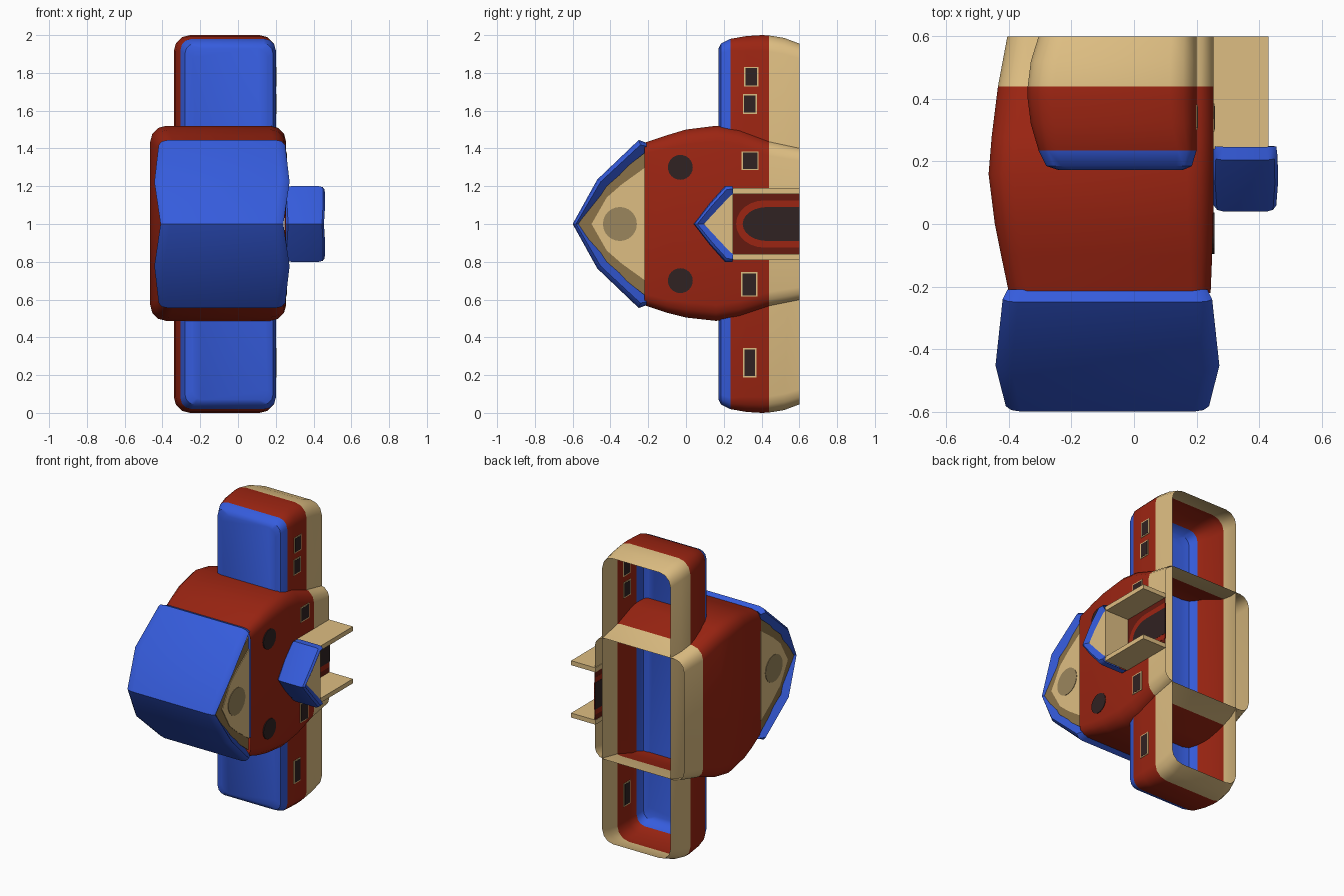
import bpy, bmesh, math

if "Cube" in bpy.data.objects:
    bpy.data.objects.remove(bpy.data.objects["Cube"])

COLOURS = {
    "blue_roof": (0.036, 0.107, 0.72),
    "red_wall": (0.33, 0.018, 0.006),
    "tan_trim": (0.73, 0.515, 0.224),
    "dark_glass": (0.030, 0.016, 0.016),
    "brown_border": (0.26, 0.17, 0.065),
    "dull_tan_disc": (0.33, 0.24, 0.11),
    "deep_red": (0.13, 0.010, 0.005),
}
MATS = {}
for key, c in COLOURS.items():
    MATS[key] = bpy.data.materials.new(key)
    MATS[key].diffuse_color = (*c, 1)


def finish(name, bm, mats, smooth=None):
    bmesh.ops.recalc_face_normals(bm, faces=bm.faces)
    me = bpy.data.meshes.new(name)
    bm.to_mesh(me)
    bm.free()
    for m in mats:
        me.materials.append(MATS[m])
    ob = bpy.data.objects.new(name, me)
    bpy.context.collection.objects.link(ob)
    if smooth:
        bpy.ops.object.select_all(action='DESELECT')
        ob.select_set(True)
        bpy.context.view_layer.objects.active = ob
        bpy.ops.object.shade_smooth_by_angle(angle=math.radians(smooth))
    return ob


def rounded_ring(bm, y, x0, x1, z0, z1, r, seg=3):
    ring = []
    corners = [(x1 - r, z1 - r), (x0 + r, z1 - r), (x0 + r, z0 + r), (x1 - r, z0 + r)]
    for q, (cx, cz) in enumerate(corners):
        for k in range(seg + 1):
            a = math.pi / 2 * (q + k / seg)
            ring.append(bm.verts.new((cx + r * math.cos(a), y, cz + r * math.sin(a))))
    return ring


def shell(name, rings, mats, rule, cap=False):
    """Open-bottomed shell lofted along y; rule gives the material from y."""
    bm = bmesh.new()
    loops = [rounded_ring(bm, *r) for r in rings]
    for a, b in zip(loops, loops[1:]):
        for i in range(len(a)):
            j = (i + 1) % len(a)
            f = bm.faces.new((a[i], a[j], b[j], b[i]))
            f.material_index = rule(f.calc_center_median().y)
    if cap:
        bm.faces.new(loops[0]).material_index = rule(rings[0][0])
    return finish(name, bm, mats, 40)


def plate(name, pts, x, thick, mat):
    """Flat (y, z) outline given thickness along x."""
    bm = bmesh.new()
    a = [bm.verts.new((x - thick / 2, *p)) for p in pts]
    b = [bm.verts.new((x + thick / 2, *p)) for p in pts]
    bm.faces.new(a)
    bm.faces.new(b)
    for i in range(len(pts)):
        j = (i + 1) % len(pts)
        bm.faces.new((a[i], a[j], b[j], b[i]))
    return finish(name, bm, [mat])


def rect(y, z, w, h):
    return [(y - w / 2, z - h / 2), (y + w / 2, z - h / 2), (y + w / 2, z + h / 2), (y - w / 2, z + h / 2)]


def circle(y, z, r, n=24):
    return [(y + r * math.cos(t * 2 * math.pi / n), z + r * math.sin(t * 2 * math.pi / n)) for t in range(n)]


def mirrored(half):
    """Mirror a ridge-to-eave profile across z = 1."""
    return [(p[0], 2 - p[1], *p[2:]) for p in reversed(half[1:])] + list(half)


def gable_roof(name, outer, inner, cx, lip):
    """Puffy roof: outer = (y, z, half length), rolled over to the inner outline."""
    bm = bmesh.new()
    rows = []
    for (oy, oz, h), (iy, iz) in zip(mirrored(outer), mirrored(inner)):
        def at(t, x):
            return bm.verts.new((cx + x, oy + (iy - oy) * t, oz + (iz - oz) * t))
        row = [at(1, -h + lip * .7), at(.35, -h), at(.1, -h + lip * .35), at(0, -h + lip)]
        row += [at(0, h - lip), at(.1, h - lip * .35), at(.35, h), at(1, h - lip * .7)]
        rows.append(row)
    for a, b in zip(rows, rows[1:]):
        for i in range(len(a) - 1):
            bm.faces.new((a[i], a[i + 1], b[i + 1], b[i]))
    return finish(name, bm, ["blue_roof"], 35)


# Tall middle block with a tan base band
shell("main_walls", [
    (-.22, -.40, .245, .57, 1.43, .06),
    (-.10, -.425, .25, .53, 1.47, .07),
    (0, -.445, .253, .505, 1.50, .08),
    (.16, -.465, .255, .487, 1.52, .085),
    (.28, -.455, .255, .505, 1.503, .085),
    (.44, -.435, .255, .56, 1.442, .08),
    (.60, -.405, .255, .595, 1.405, .07)],
    ["red_wall", "tan_trim"], lambda y: int(y > .44))

# Long low wing with blue top
shell("wing_walls", [
    (.172, -.24, .155, .07, 1.93, .05),
    (.185, -.28, .185, .045, 1.955, .05),
    (.235, -.305, .20, .02, 1.98, .06),
    (.32, -.33, .20, .005, 1.995, .08),
    (.40, -.34, .20, 0, 2, .085),
    (.44, -.34, .20, .002, 1.998, .085),
    (.52, -.33, .20, .015, 1.985, .085),
    (.60, -.305, .20, .045, 1.955, .08)],
    ["blue_roof", "red_wall", "tan_trim"],
    lambda y: 0 if y < .235 else (1 if y < .44 else 2), cap=True)

# Main roof and its gables on both ends
gable_roof("main_roof",
           [(-.60, 1.0, .325), (-.47, 1.235, .358), (-.25, 1.445, .335), (-.21, 1.43, .32)],
           [(-.55, 1.0), (-.42, 1.20), (-.225, 1.37), (-.21, 1.38)], -.085, .05)
for side, tag in ((1, "right"), (-1, "left")):
    x = -.085 + side * .312
    plate("gable_border_" + tag, mirrored([(-.57, 1.0), (-.43, 1.21), (-.215, 1.38)]), x, .006, "brown_border")
    plate("gable_panel_" + tag, mirrored([(-.50, 1.0), (-.42, 1.14), (-.34, 1.21), (-.215, 1.30)]),
          x + side * .004, .006, "tan_trim")
    plate("gable_disc_" + tag, circle(-.35, 1, .09), x + side * .007, .006, "dull_tan_disc")

# Porch roof, gable, ceiling and side walls
gable_roof("porch_roof",
           [(.04, 1.0, .10), (.125, 1.11, .106), (.205, 1.2, .104), (.247, 1.2, .10)],
           [(.095, 1.0), (.16, 1.07), (.235, 1.15), (.25, 1.16)], .355, .03)
plate("porch_gable", mirrored([(.08, 1.0), (.15, 1.08), (.25, 1.17)]), .345, .18, "tan_trim")
for z, tag in ((1.175, "upper"), (.825, "lower")):
    plate("porch_wall_" + tag, rect(.42, z, .36, .03), .34, .18, "tan_trim")


# Arched door, visible on both faces of the wall
def arch(y0, half, ry):
    pts = [(.60, 1 - half)]
    for k in range(13):
        a = -math.pi / 2 + math.pi * k / 12
        pts.append((y0 + ry - ry * math.cos(a), 1 + half * math.sin(a)))
    return pts + [(.60, 1 + half)]


plate("door_surround", rect(.425, 1, .35, .32), .255, .005, "deep_red")
plate("door_arch", arch(.265, .125, .15), .255, .007, "red_wall")
plate("door", arch(.30, .09, .13), .255, .0095, "dark_glass")

# Windows on the right side: y, z, width, height, wall x
WINDOWS = [(.34, 1.335, .09, .10, .255), (.335, .68, .085, .13, .255),
           (.345, 1.78, .075, .105, .20), (.338, 1.635, .075, .105, .20),
           (.338, .265, .07, .155, .20)]
for i, (y, z, w, h, x) in enumerate(WINDOWS):
    plate(f"window_frame_{i}", rect(y, z, w, h), x, .006, "tan_trim")
    plate(f"window_glass_{i}", rect(y, z, w - .014, h - .014), x, .009, "dark_glass")
for z, tag in ((1.3, "upper"), (.7, "lower")):
    plate("round_window_" + tag, circle(-.03, z, .066), .252, .0095, "dark_glass")

for m in bpy.data.materials:
    if m.users and not m.is_grease_pencil:
        m.use_nodes = True
        m.node_tree.nodes["Principled BSDF"].inputs["Base Color"].default_value = m.diffuse_color
